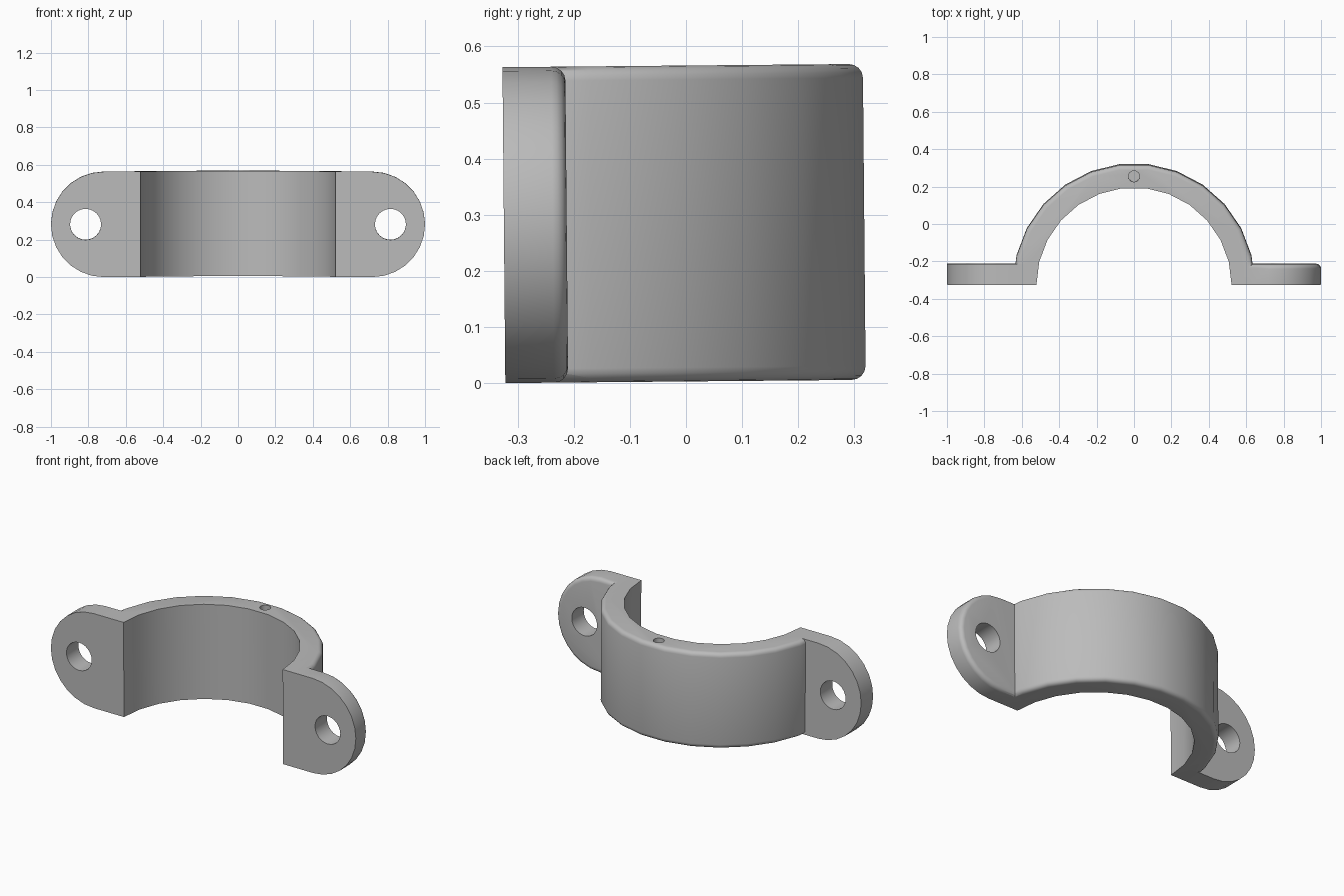
import bpy
import bmesh
import math
from mathutils import Matrix

cube = bpy.data.objects.get("Cube")
if cube:
    bpy.data.objects.remove(cube, do_unlink=True)

HEIGHT = 0.563
BASE_Y = -0.322
FILLET = 0.025
TAB_DEPTH = 0.112

grey = bpy.data.materials.new("plain grey")
grey.use_nodes = True
colour = (0.5, 0.5, 0.5, 1)
grey.diffuse_color = colour
grey.node_tree.nodes["Principled BSDF"].inputs["Base Color"].default_value = colour


def arc(cx, cy, r, start, end, steps):
    angles = [math.radians(start + (end - start) * i / steps) for i in range(steps + 1)]
    return [(cx + r * math.cos(a), cy + r * math.sin(a)) for a in angles]


def prism(name, outline, direction, rounded=None):
    """Extrude 3D outline points, then round the edges chosen by a rule."""
    bm = bmesh.new()
    face = bm.faces.new([bm.verts.new(p) for p in outline])
    grown = bmesh.ops.extrude_face_region(bm, geom=[face])["geom"]
    bmesh.ops.translate(bm, vec=direction,
                        verts=[v for v in grown if isinstance(v, bmesh.types.BMVert)])
    bmesh.ops.recalc_face_normals(bm, faces=bm.faces)
    if rounded:
        edges = [e for e in bm.edges if rounded(*[v.co for v in e.verts])]
        bmesh.ops.bevel(bm, geom=edges, offset=FILLET, segments=4,
                        profile=0.5, affect="EDGES")
    mesh = bpy.data.meshes.new(name)
    bm.to_mesh(mesh)
    bm.free()
    obj = bpy.data.objects.new(name, mesh)
    bpy.context.collection.objects.link(obj)
    mesh.materials.append(grey)
    return obj


def combine(target, other, operation):
    bpy.context.view_layer.objects.active = target
    mod = target.modifiers.new(operation.lower(), "BOOLEAN")
    mod.operation = operation
    mod.solver = "EXACT"
    mod.object = other
    bpy.ops.object.modifier_apply(modifier=mod.name)
    bpy.data.objects.remove(other, do_unlink=True)


# Half ring with rounded outer rims
OUTER, INNER = 0.647, 0.522
section = arc(0, BASE_Y, OUTER, 0, 180, 13) + arc(0, BASE_Y, INNER, 180, 0, 13)


def outer_rim(a, b):
    on_outside = all(math.hypot(p.x, p.y - BASE_Y) > OUTER - 0.01 for p in (a, b))
    return on_outside and abs(a.z - b.z) < 0.001


clamp = prism("pipe_clamp", [(x, y, 0) for x, y in section], (0, 0, HEIGHT), outer_rim)

# Rounded bolt tabs, each with a through hole
MID = HEIGHT / 2
tab_shape = [(0.57, 0)] + arc(1 - MID, MID, MID, -90, 90, 14) + [(0.57, HEIGHT)]
back = BASE_Y + TAB_DEPTH


def tab_rim(a, b):
    at_back = min(a.y, b.y) > back - 0.001
    return at_back and max(a.x, b.x) > 0.6


for side, label in ((1, "left"), (-1, "right")):
    tab = prism(label + "_tab", [(side * x, BASE_Y, z) for x, z in tab_shape],
                (0, TAB_DEPTH, 0), tab_rim)
    combine(clamp, tab, "UNION")
    hole = prism(label + "_bolt_hole",
                 [(x, BASE_Y - 0.1, z) for x, z in arc(side * 0.815, MID, 0.083, 0, 345, 23)],
                 (0, 0.4, 0))
    combine(clamp, hole, "DIFFERENCE")

# Small blind hole in the upper rim
pin_hole = prism("pin_hole", [(x, y, HEIGHT - 0.1) for x, y in arc(0, 0.26, 0.03, 0, 340, 17)],
                 (0, 0, 0.3))
combine(clamp, pin_hole, "DIFFERENCE")

# Slight backward lean about the lower front edge
pivot = Matrix.Translation((0, BASE_Y, 0))
clamp.data.transform(pivot @ Matrix.Rotation(0.009, 4, "X") @ pivot.inverted())

bpy.ops.object.select_all(action="DESELECT")
clamp.select_set(True)
bpy.context.view_layer.objects.active = clamp
bpy.ops.object.shade_smooth_by_angle(angle=math.radians(30))
